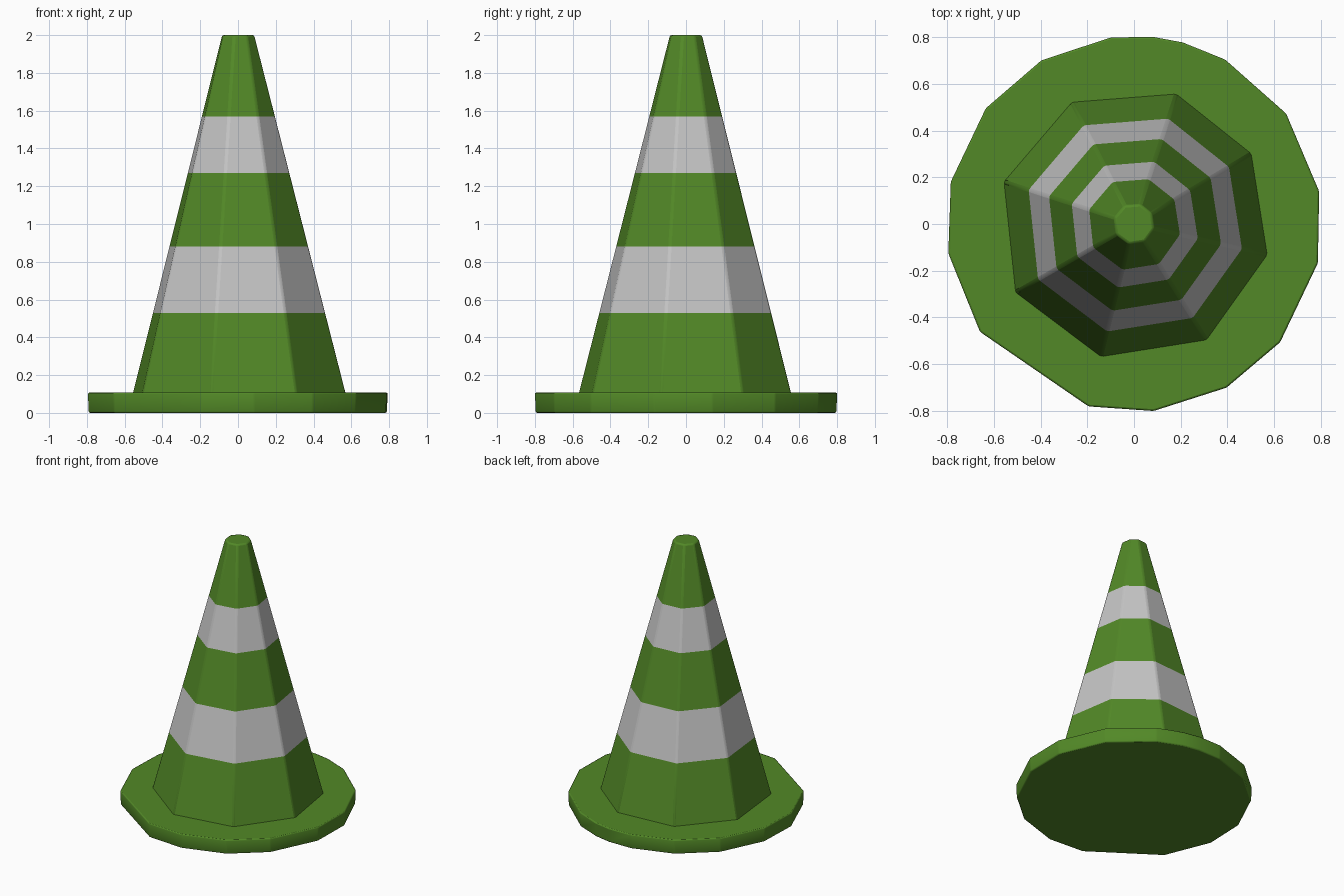
import bpy, bmesh
from math import cos, sin, radians

if "Cube" in bpy.data.objects:
    bpy.data.objects.remove(bpy.data.objects["Cube"], do_unlink=True)


def make_material(name, rgb):
    mat = bpy.data.materials.new(name)
    mat.use_nodes = True
    mat.diffuse_color = (*rgb, 1)
    mat.node_tree.nodes["Principled BSDF"].inputs["Base Color"].default_value = (*rgb, 1)
    return mat


green = make_material("green", (0.085, 0.25, 0.02))
grey_white = make_material("grey white", (0.56, 0.56, 0.56))


def lofted_solid(name, angles, rings, materials, bevel):
    """Stack polygon rings (radius, height) into a closed solid with soft edges."""
    bm = bmesh.new()
    loops = [[bm.verts.new((r * cos(radians(a)), r * sin(radians(a)), z)) for a in angles]
             for r, z in rings]
    n = len(angles)
    for k, (low, high) in enumerate(zip(loops, loops[1:])):
        for i in range(n):
            j = (i + 1) % n
            face = bm.faces.new((low[i], low[j], high[j], high[i]))
            face.material_index = k % len(materials)
    bm.faces.new(loops[0][::-1])
    bm.faces.new(loops[-1])
    mesh = bpy.data.meshes.new(name)
    bm.to_mesh(mesh)
    bm.free()
    for mat in materials:
        mesh.materials.append(mat)
    obj = bpy.data.objects.new(name, mesh)
    bpy.context.collection.objects.link(obj)
    mod = obj.modifiers.new("soft_edges", "BEVEL")
    mod.width, mod.segments = bevel, 2
    mod.limit_method, mod.angle_limit = "ANGLE", radians(15)
    bpy.ops.object.select_all(action="DESELECT")
    obj.select_set(True)
    bpy.context.view_layer.objects.active = obj
    bpy.ops.object.shade_smooth_by_angle(angle=radians(40))
    return obj


# Round base plate with slightly uneven sides
base_angles = (-171, -145, -104, -84, -60.5, -39, -12, 10, 36, 61, 75, 84, 97, 119.5, 142, 167)
lofted_solid("base_plate", base_angles, [(0.8, 0), (0.805, 0.107)], [green], 0.008)

# Eight-sided cone, with alternating bands between the listed heights
cone_angles = (-150, -104, -58, -13, 31, 72, 117, 162)
heights = (0.09, 0.53, 0.88, 1.27, 1.57, 2.0)
cone_rings = [(0.585 - 0.262 * (z - 0.107), z) for z in heights]
lofted_solid("cone_body", cone_angles, cone_rings, [green, grey_white], 0.01)
